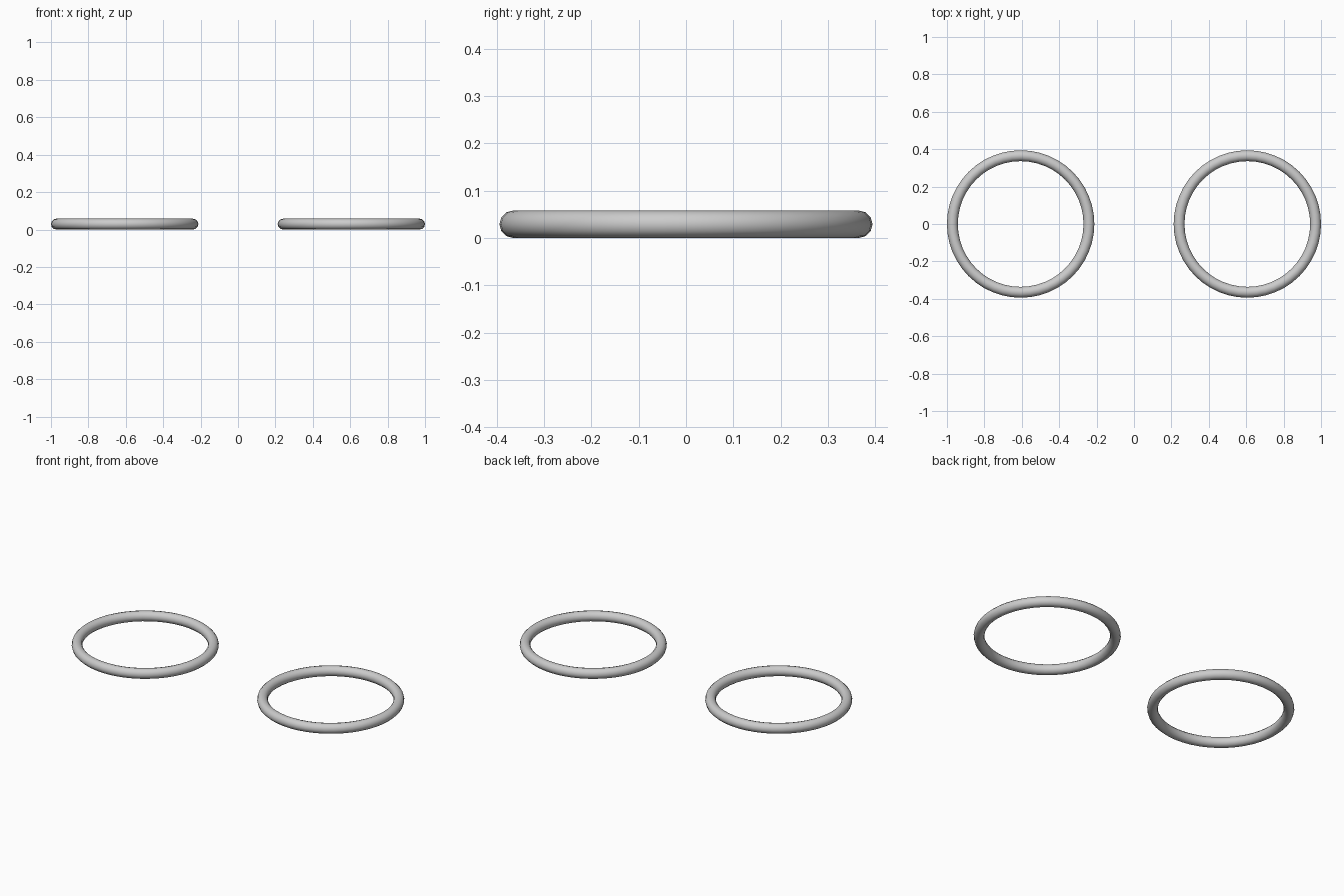
import bpy

if "Cube" in bpy.data.objects:
    bpy.data.objects.remove(bpy.data.objects["Cube"])

TUBE = 0.029          # tube radius
OUTER = 0.394         # outer radius of each ring
CENTRE = 1.0 - OUTER  # distance of ring centres from the middle


def ring(name, x):
    bpy.ops.mesh.primitive_torus_add(
        major_segments=48, minor_segments=12,
        major_radius=OUTER - TUBE, minor_radius=TUBE,
        location=(x, 0, TUBE))
    bpy.context.object.name = name
    bpy.ops.object.shade_smooth()


# Pair of matching hoops lying flat
for name, side in (("left_ring", -1), ("right_ring", 1)):
    ring(name, side * CENTRE)
